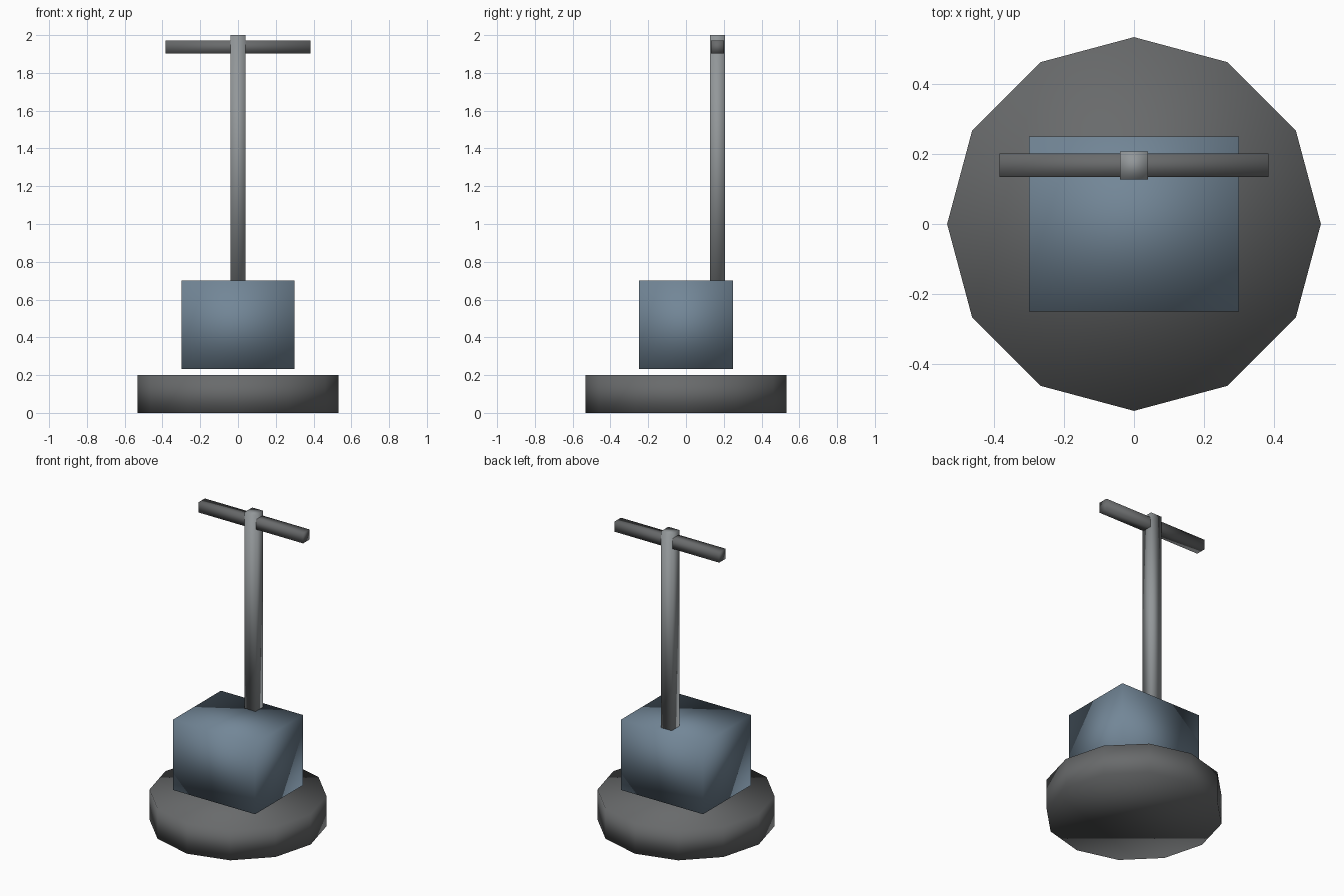
import bpy

cube = bpy.data.objects.get("Cube")
if cube:
    bpy.data.objects.remove(cube, do_unlink=True)


def material(name, rgb):
    m = bpy.data.materials.new(name)
    m.use_nodes = True
    m.diffuse_color = (*rgb, 1)
    m.node_tree.nodes["Principled BSDF"].inputs["Base Color"].default_value = (*rgb, 1)
    return m


dark_grey = material("dark grey", (0.14, 0.145, 0.148))
light_grey = material("light grey", (0.29, 0.31, 0.32))
slate_blue = material("slate blue", (0.17, 0.24, 0.31))


def finish(name, mat):
    """Name and colour the active part, with soft shading over every edge."""
    obj = bpy.context.object
    obj.name = obj.data.name = name
    obj.data.materials.append(mat)
    bpy.ops.object.shade_smooth()


def box(name, mat, size, centre):
    bpy.ops.mesh.primitive_cube_add(size=1, location=centre)
    bpy.context.object.scale = size
    bpy.ops.object.transform_apply(location=False, rotation=False, scale=True)
    finish(name, mat)


# Twelve-sided base disc, with a corner on each axis
bpy.ops.mesh.primitive_cylinder_add(vertices=12, radius=0.533, depth=0.2,
                                    location=(0, 0, 0.1))
finish("base_disc", dark_grey)

# Body floating just above the disc
box("body", slate_blue, (0.6, 0.5, 0.467), (0, 0, 0.467))

# Upright pole and crossbar towards the back
POLE_Y = 0.167
box("pole", light_grey, (0.08, 0.08, 1.3), (0, POLE_Y, 1.35))
box("handle", dark_grey, (0.767, 0.067, 0.067), (0, POLE_Y, 1.937))
